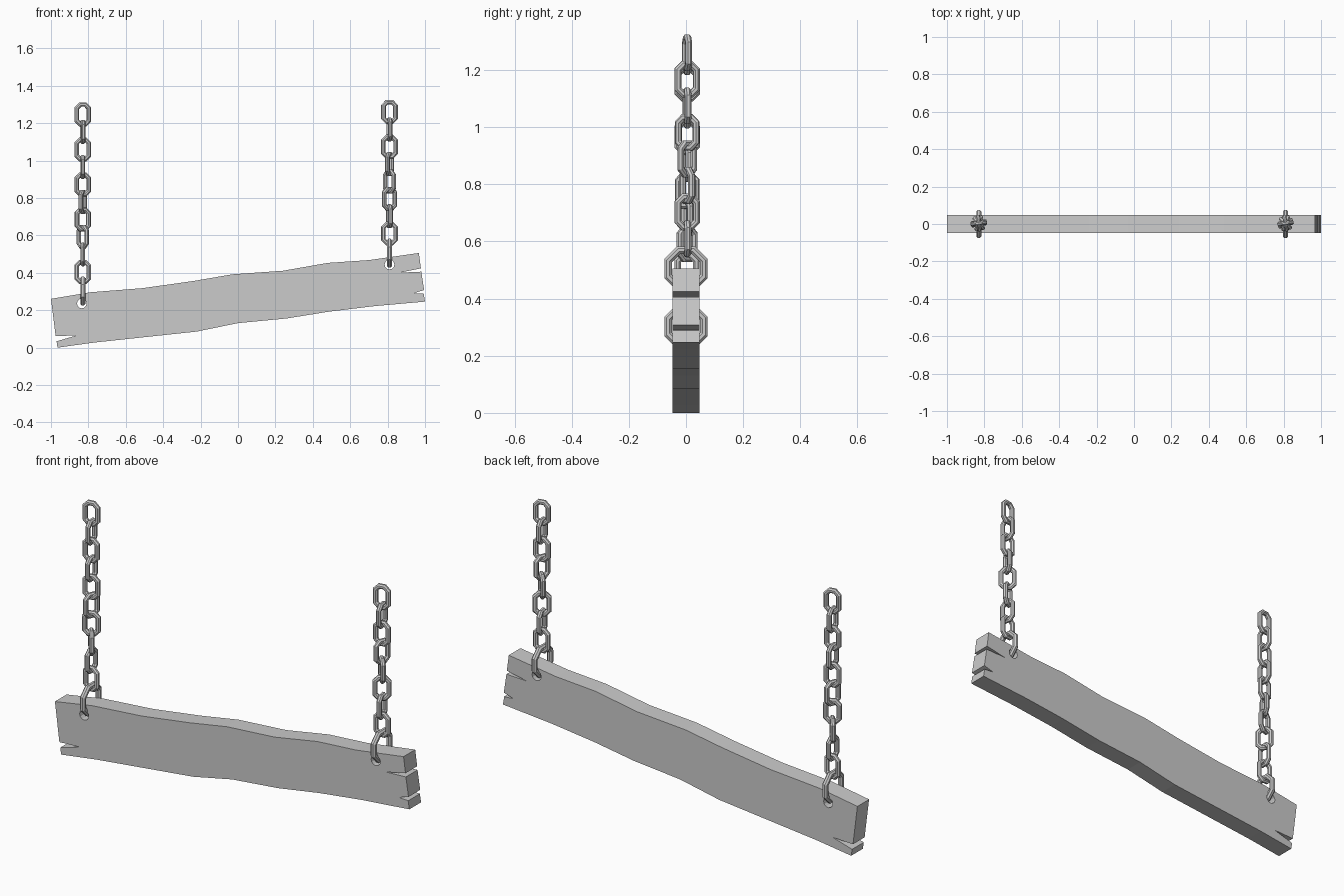
import bpy, bmesh
from math import sin, cos, pi, radians

if "Cube" in bpy.data.objects:
    bpy.data.objects.remove(bpy.data.objects["Cube"])


def make_board(outline, holes, half_depth):
    """Weathered plank: filled outline with round holes, extruded in depth."""
    curve = bpy.data.curves.new("board", "CURVE")
    curve.dimensions = "2D"
    curve.fill_mode = "BOTH"
    curve.extrude = half_depth
    loops = [outline]
    for hx, hz, r in holes:
        loops.append([(hx + r * cos(i * pi / 6), hz + r * sin(i * pi / 6)) for i in range(12)])
    for pts in loops:
        s = curve.splines.new("POLY")
        s.points.add(len(pts) - 1)
        for p, (x, z) in zip(s.points, pts):
            p.co = (x, z, 0, 1)
        s.use_cyclic_u = True
        s.use_smooth = False
    ob = bpy.data.objects.new("board", curve)
    bpy.context.collection.objects.link(ob)
    ob.rotation_euler.x = pi / 2
    bpy.ops.object.select_all(action="DESELECT")
    ob.select_set(True)
    bpy.context.view_layer.objects.active = ob
    bpy.ops.object.convert(target="MESH")
    return ob


def make_link(name, loc, angle, width, height, wire, sides=8):
    """Octagonal chain link standing in the XZ plane, turned about z."""
    bm = bmesh.new()
    apothem = width / 2 - wire
    stretch = (height - width) / 2
    rings = []
    for i in range(8):
        a = (i + 0.5) * pi / 4
        ring = []
        for j in range(sides):
            b = (j + 0.5) * 2 * pi / sides
            r = (apothem + wire * cos(b)) / cos(pi / 8)
            z = r * sin(a) + (stretch if sin(a) > 0 else -stretch)
            ring.append(bm.verts.new((r * cos(a), wire * sin(b), z)))
        rings.append(ring)
    for i in range(8):
        for j in range(sides):
            k, m = (i + 1) % 8, (j + 1) % sides
            bm.faces.new((rings[i][j], rings[k][j], rings[k][m], rings[i][m]))
    bmesh.ops.recalc_face_normals(bm, faces=bm.faces)
    mesh = bpy.data.meshes.new(name)
    bm.to_mesh(mesh)
    bm.free()
    ob = bpy.data.objects.new(name, mesh)
    ob.location = loc
    ob.rotation_euler.z = radians(angle)
    bpy.context.collection.objects.link(ob)


def make_chain(side, x, z_top, z_bottom, z_ring, turns):
    """Small links from top to bottom, plus the large ring through the board."""
    n = len(turns)
    for i, turn in enumerate(turns):
        z = z_top + (z_bottom - z_top) * i / (n - 1)
        make_link(f"{side}_chain_link_{i + 1}", (x, 0.004, z), turn, 0.09, 0.13, 0.0125)
    make_link(f"{side}_board_ring", (x, 0, z_ring), 90, 0.154, 0.158, 0.0145)


# Plank outline with split ends
top = [(-1, .265), (-.79, .30), (-.51, .322), (-.24, .36), (-.03, .396),
       (.24, .415), (.48, .457), (.70, .472), (.967, .51)]
right_end = [(.978, .428), (.865, .405), (.98, .41), (.995, .312), (.94, .295), (.993, .292)]
bottom = [(1, .25), (.73, .226), (.49, .197), (.26, .16), (0, .135),
          (-.22, .09), (-.5, .06), (-.77, .031), (-.965, .004)]
left_end = [(-.97, .038), (-.86, .07), (-.975, .065)]
shift = -0.004
outline = [(x, z + shift) for x, z in top + right_end + bottom + left_end]
make_board(outline, [(-.835, .236, .026), (.81, .444, .026)], 0.047)

# Two hanging chains with a slight twist along their length
make_chain("left", -0.83, 1.247, 0.405, 0.303, [8, 96, 4, 92, 10, 70, 20, 130, 90, 178])
make_chain("right", 0.81, 1.26, 0.61, 0.505, [10, 98, 6, 70, 135, 30, 100, 5])
